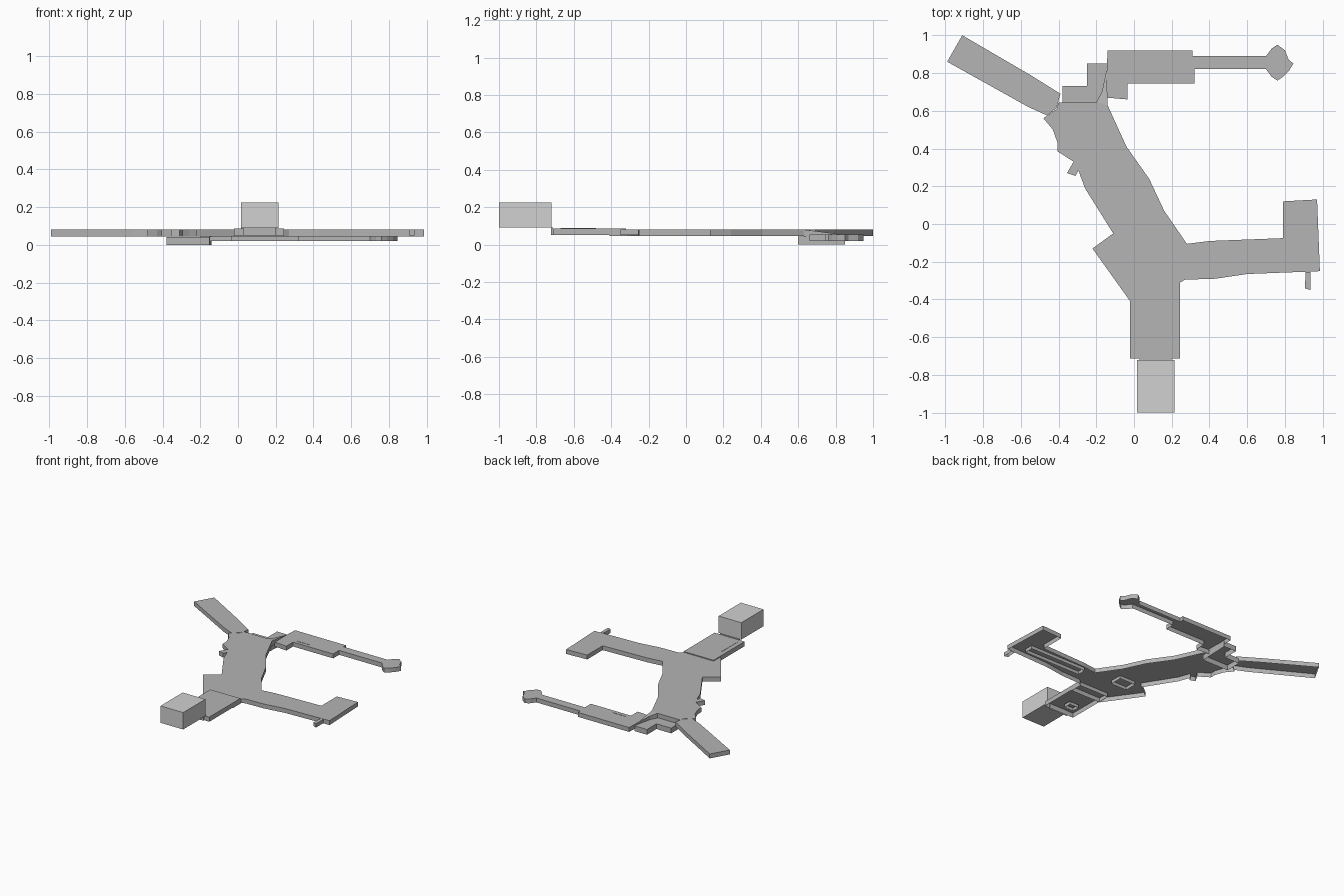
import bpy, bmesh

cube = bpy.data.objects.get("Cube")
if cube:
    bpy.data.objects.remove(cube, do_unlink=True)


def material(name, value):
    m = bpy.data.materials.new(name)
    m.use_nodes = True
    colour = (value, value, value, 1)
    m.diffuse_color = colour
    m.node_tree.nodes["Principled BSDF"].inputs["Base Color"].default_value = colour
    return m


grey = material("mid grey", 0.46)
pale = material("pale grey", 0.64)


def shell(name, outline, bottom, top, mat=grey, roof=True, floor=False):
    """Extruded outline: walls, with optional roof and floor."""
    bm = bmesh.new()
    low = [bm.verts.new((x, y, bottom)) for x, y in outline]
    # top may be one height or one height per corner
    tops = top if isinstance(top, list) else [top] * len(outline)
    high = [bm.verts.new((x, y, z)) for (x, y), z in zip(outline, tops)]
    n = len(outline)
    for i in range(n):
        j = (i + 1) % n
        bm.faces.new((low[i], low[j], high[j], high[i]))
    if roof:
        bm.faces.new(high)
    if floor:
        bm.faces.new(low[::-1])
    bmesh.ops.recalc_face_normals(bm, faces=bm.faces)
    bmesh.ops.triangulate(bm, faces=[f for f in bm.faces if len(f.verts) > 4])
    mesh = bpy.data.meshes.new(name)
    bm.to_mesh(mesh)
    bm.free()
    mesh.materials.append(mat)
    ob = bpy.data.objects.new(name, mesh)
    bpy.context.collection.objects.link(ob)
    return ob


def rect(x0, x1, y0, y1):
    return [(x0, y0), (x1, y0), (x1, y1), (x0, y1)]


# Main concourse with its right-hand pier, open underneath
shell("concourse", [
    (-.02, -.41), (.245, -.41), (.245, -.31), (.27, -.295), (.43, -.29),
    (.6, -.265), (.985, -.25), (.97, .13), (.79, .12), (.79, -.075),
    (.4, -.09), (.28, -.105), (.16, .07), (.08, .24), (-.04, .41),
    (-.14, .63), (-.2, .645), (-.4, .645), (-.41, .61), (-.48, .56),
    (-.43, .5), (-.405, .43), (-.405, .385), (-.32, .33), (-.355, .27),
    (-.31, .255), (-.295, .285), (-.26, .19), (-.11, -.05), (-.22, -.13),
], .045, .08)
shell("pier_spur", [(.91, -.255), (.905, -.34), (.935, -.35), (.935, -.255)], .05, .08)

# Raised front hall and the tall block beyond it
shell("front_hall", rect(-.02, .245, -.712, -.32), .05, .087)
shell("hall_link", rect(.03, .2, -.722, -.71), .05, .09)
shell("front_block", rect(.015, .215, -1, -.72), .09, .225, pale, floor=True)

# Angled rear pier
shell("angled_pier", [
    (-.91, 1), (-.99, .86), (-.56, .62), (-.46, .575), (-.41, .615),
    (-.39, .69), (-.55, .79)], .045, .08)

# Low stepped connector behind the concourse
shell("connector", [
    (-.38, .6), (-.15, .6), (-.14, .85), (-.25, .85), (-.25, .73), (-.38, .73)],
    0, .042)
shell("connector_ramp", [(-.2, .645), (-.14, .63), (-.145, .82), (-.17, .7)],
      .04, [.08, .08, .056, .07])

# Long rear pier with a rounded gate head
shell("rear_pier", [
    (-.14, .92), (.31, .92), (.31, .89), (.7, .89), (.73, .93), (.76, .95),
    (.8, .92), (.82, .87), (.845, .85), (.82, .81), (.79, .78), (.76, .76),
    (.73, .78), (.7, .82), (.32, .82), (.32, .745), (-.035, .745),
    (-.035, .66), (-.15, .67)], .02, .055)

# Partition walls under the roofs
for name, area in (("hall_partition", rect(.04, .12, -.64, -.58)),
                   ("core_partition", rect(-.06, .08, -.16, -.06)),
                   ("pier_partition", rect(.35, .85, -.21, -.14))):
    shell(name, area, .052, .078, roof=False)

# Narrow roof ridges
shell("hall_ridge", rect(.015, .025, -.67, -.48), .087, .089)
shell("rear_ridge", rect(-.02, .1, .773, .78), .055, .057)
